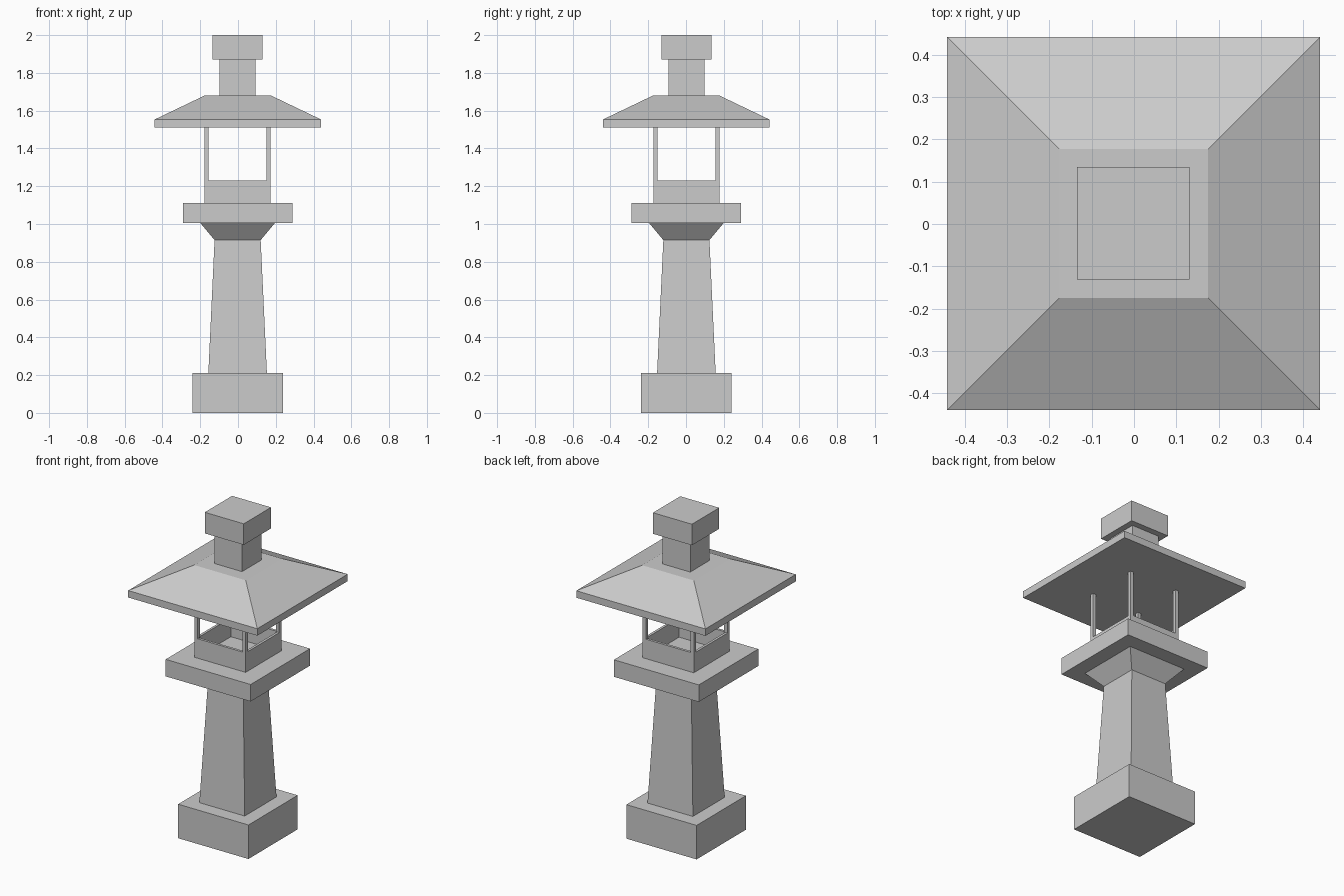
import bpy, bmesh

if "Cube" in bpy.data.objects:
    bpy.data.objects.remove(bpy.data.objects["Cube"])

CX, CY = -0.002, 0.002  # shared centre of the stacked stones


def stack(name, sections, x=CX, y=CY, hollow=None):
    """Square solid from (z, half width) sections; hollow = (wall, floor z)."""
    bm = bmesh.new()
    rings = [[bm.verts.new((x + sx * h, y + sy * h, z))
              for sx, sy in ((-1, -1), (1, -1), (1, 1), (-1, 1))]
             for z, h in sections]
    bm.faces.new(rings[0][::-1])
    for low, high in zip(rings, rings[1:]):
        for i in range(4):
            j = (i + 1) % 4
            bm.faces.new((low[i], low[j], high[j], high[i]))
    top = bm.faces.new(rings[-1])
    bm.normal_update()
    if hollow:
        wall, floor = hollow
        bmesh.ops.inset_region(bm, faces=[top], thickness=wall)
        # sink the inner face straight down to make the cavity
        inner = bmesh.ops.extrude_discrete_faces(bm, faces=[top])["faces"][0]
        for v in inner.verts:
            v.co.z = floor
    bmesh.ops.recalc_face_normals(bm, faces=bm.faces)
    mesh = bpy.data.meshes.new(name)
    bm.to_mesh(mesh)
    bm.free()
    obj = bpy.data.objects.new(name, mesh)
    bpy.context.collection.objects.link(obj)
    return obj


# Pedestal, tapered shaft and flared capital
stack("base", [(0, 0.24), (0.21, 0.24)])
stack("shaft", [(0.21, 0.155), (0.915, 0.122), (1.005, 0.197)])

# Platform and open-topped light box
stack("platform", [(1.005, 0.29), (1.11, 0.29)])
stack("light_box", [(1.11, 0.175), (1.23, 0.175)], hollow=(0.022, 1.113))

# Four thin corner posts carrying the roof
for sx, side in ((-1, "left"), (1, "right")):
    for sy, end in ((-1, "front"), (1, "back")):
        stack(f"{end}_{side}_post", [(1.23, 0.011), (1.51, 0.011)],
              CX + sx * 0.164, CY + sy * 0.164)

# Hipped roof with an upright eave
stack("roof", [(1.51, 0.441), (1.553, 0.441), (1.68, 0.176)], -0.001, 0.001)

# Finial
stack("finial_neck", [(1.68, 0.095), (1.87, 0.095)])
stack("finial_cap", [(1.87, 0.133), (2.0, 0.133)])
